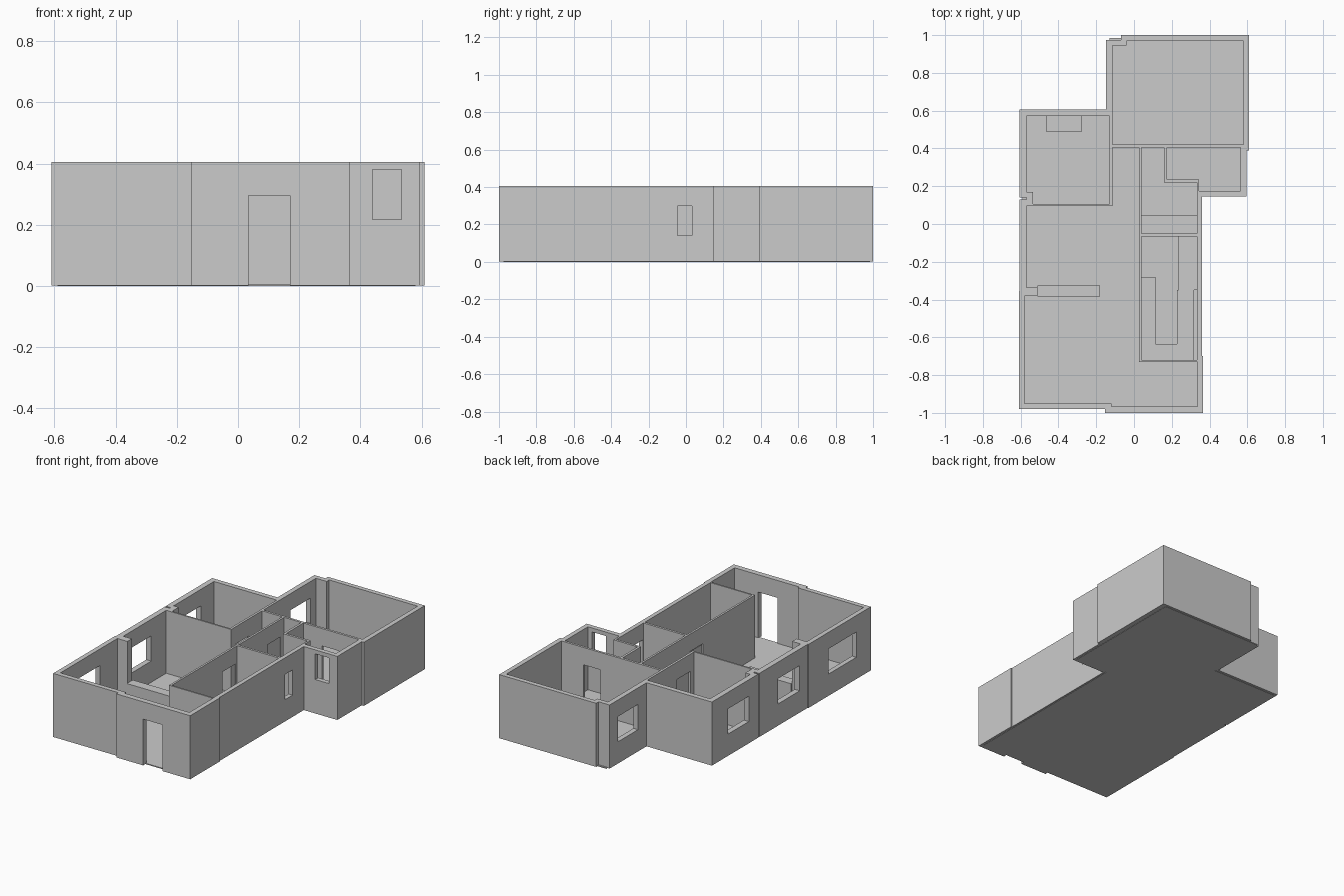
import bpy, bmesh

H = 0.405


def prism(name, loops, z0, z1):
    """Extrude an outline (first loop) with optional holes (other loops)."""
    bm = bmesh.new()
    edges = []
    for loop in loops:
        vs = [bm.verts.new((x, y, z0)) for x, y in loop]
        edges += [bm.edges.new((vs[i - 1], vs[i])) for i in range(len(vs))]
    if len(loops) == 1:
        faces = [bm.faces.new(bm.verts[:])]
    else:
        bmesh.ops.triangle_fill(bm, edges=edges, use_beauty=True, use_dissolve=False)
        faces = bm.faces[:]
    ext = bmesh.ops.extrude_face_region(bm, geom=faces)
    for v in ext["geom"]:
        if isinstance(v, bmesh.types.BMVert):
            v.co.z = z1
    bmesh.ops.recalc_face_normals(bm, faces=bm.faces[:])
    me = bpy.data.meshes.new(name)
    bm.to_mesh(me)
    bm.free()
    ob = bpy.data.objects.new(name, me)
    bpy.context.collection.objects.link(ob)
    return ob


def rect(x0, x1, y0, y1):
    return [(x0, y0), (x1, y0), (x1, y1), (x0, y1)]


# Outer outline of the house
outline = [(-0.07, 1.0), (0.61, 1.0), (0.61, 0.39), (0.595, 0.39), (0.595, 0.145),
           (0.36, 0.145), (0.36, -0.70), (0.365, -0.70), (0.365, -1.0), (-0.153, -1.0),
           (-0.153, -0.98), (-0.61, -0.98), (-0.61, -0.355), (-0.605, -0.355),
           (-0.605, 0.13), (-0.57, 0.13), (-0.57, 0.14), (-0.605, 0.14),
           (-0.605, 0.605), (-0.147, 0.605), (-0.147, 0.975), (-0.07, 0.975)]

# Room outlines (holes in the wall plan)
main_bedroom = [(-0.115, 0.42), (0.58, 0.42), (0.58, 0.97), (-0.04, 0.97),
                (-0.04, 0.945), (-0.115, 0.945)]
bathroom = [(0.175, 0.405), (0.565, 0.405), (0.565, 0.175), (0.345, 0.175),
            (0.345, 0.235), (0.175, 0.235)]
small_room = [(0.04, -0.05), (0.333, -0.05), (0.333, 0.22), (0.16, 0.22),
              (0.16, 0.405), (0.04, 0.405)]
kitchen = rect(0.04, 0.333, -0.72, -0.065)
left_bedroom = [(-0.535, 0.105), (-0.13, 0.105), (-0.13, 0.573), (-0.57, 0.573),
                (-0.57, 0.17), (-0.535, 0.17)]
living = [(0.027, 0.405), (0.027, -0.73), (0.335, -0.73), (0.335, -0.965),
          (-0.12, -0.965), (-0.12, -0.95), (-0.58, -0.95), (-0.58, -0.38),
          (-0.51, -0.38), (-0.51, -0.335), (-0.57, -0.335), (-0.57, 0.095),
          (-0.115, 0.095), (-0.115, 0.405)]

walls = prism("walls", [outline, main_bedroom, bathroom, small_room, kitchen,
                        left_bedroom, living], 0.002, H)

# Door and window openings: x0, x1, y0, y1, z0, z1
openings = {
    "front_door": (0.035, 0.17, -1.05, -0.95, -0.01, 0.295),
    "bath_window": (0.44, 0.535, 0.12, 0.19, 0.217, 0.38),
    "side_window": (0.32, 0.40, -0.045, 0.032, 0.14, 0.30),
    "bedroom_window": (-0.16, -0.10, 0.69, 0.89, 0.14, 0.30),
    "left_window_1": (-0.65, -0.55, 0.235, 0.445, 0.14, 0.30),
    "left_window_2": (-0.65, -0.55, -0.275, -0.055, 0.14, 0.30),
    "left_window_3": (-0.65, -0.56, -0.835, -0.555, 0.14, 0.30),
    "bath_door": (0.305, 0.425, 0.395, 0.43, -0.01, 0.295),
    "main_bedroom_door": (-0.105, 0.015, 0.395, 0.43, -0.01, 0.295),
    "left_bedroom_door": (-0.14, -0.105, 0.14, 0.275, -0.01, 0.295),
    "small_room_door": (0.02, 0.05, 0.24, 0.37, -0.01, 0.295),
    "kitchen_door": (0.02, 0.05, -0.21, -0.08, -0.01, 0.295),
}
cutters = []
for name, (x0, x1, y0, y1, z0, z1) in openings.items():
    cutter = prism(name + "_cutter", [rect(x0, x1, y0, y1)], z0, z1)
    cutter.hide_render = True
    mod = walls.modifiers.new(name, "BOOLEAN")
    mod.operation = "DIFFERENCE"
    mod.solver = "EXACT"
    mod.object = cutter
    cutters.append(cutter)
bpy.context.view_layer.objects.active = walls
for mod in list(walls.modifiers):
    bpy.ops.object.modifier_apply(modifier=mod.name)
for cutter in cutters:
    bpy.data.objects.remove(cutter, do_unlink=True)

# Floor slab, set slightly inside the outer walls
prism("floor", [[(-0.59, -0.975), (0.35, -0.975), (0.35, 0.16), (0.58, 0.16),
                 (0.58, 0.985), (-0.13, 0.985), (-0.13, 0.59), (-0.59, 0.59)]], 0, 0.006)

# Low built-in furniture
prism("kitchen_counter", [[(0.033, -0.28), (0.115, -0.28), (0.115, -0.635),
                           (0.228, -0.635), (0.228, -0.35), (0.236, -0.35),
                           (0.236, -0.065), (0.333, -0.065), (0.333, -0.35),
                           (0.317, -0.35), (0.317, -0.72), (0.033, -0.72)]], 0.003, 0.13)
prism("bar_counter", [rect(-0.51, -0.18, -0.385, -0.325)], 0.003, 0.14)
prism("small_room_bench", [rect(0.04, 0.333, -0.05, 0.045)], 0.003, 0.09)
prism("bedroom_desk", [rect(-0.465, -0.275, 0.49, 0.573)], 0.003, 0.11)
